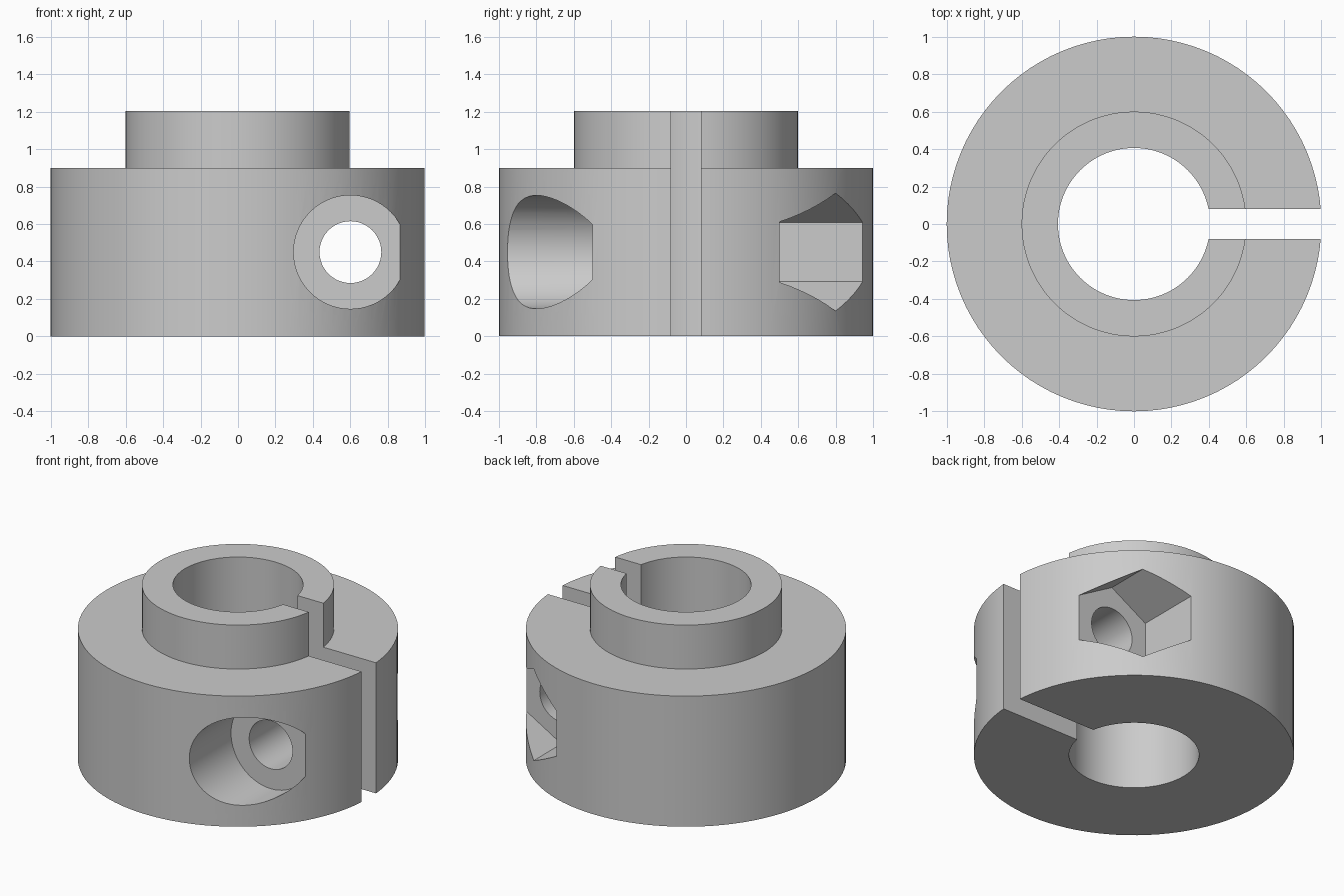
import bpy
import bmesh
import math
from mathutils import Matrix

if "Cube" in bpy.data.objects:
    bpy.data.objects.remove(bpy.data.objects["Cube"], do_unlink=True)

SEGMENTS = 96
SCREW_X, SCREW_Z = 0.6, 0.45

grey = bpy.data.materials.new("plain grey")
grey.use_nodes = True
colour = (0.6, 0.6, 0.6, 1)
grey.diffuse_color = colour
grey.node_tree.nodes["Principled BSDF"].inputs["Base Color"].default_value = colour


def add_object(name, bm):
    bmesh.ops.recalc_face_normals(bm, faces=bm.faces)
    mesh = bpy.data.meshes.new(name)
    bm.to_mesh(mesh)
    bm.free()
    mesh.materials.append(grey)
    obj = bpy.data.objects.new(name, mesh)
    bpy.context.collection.objects.link(obj)
    return obj


def revolve(name, profile):
    """Spin a closed (radius, height) profile around the z axis."""
    bm = bmesh.new()
    rings = []
    for i in range(SEGMENTS):
        a = math.tau * i / SEGMENTS
        rings.append([bm.verts.new((r * math.cos(a), r * math.sin(a), z)) for r, z in profile])
    n = len(profile)
    for i, ring in enumerate(rings):
        after = rings[(i + 1) % SEGMENTS]
        for j in range(n):
            k = (j + 1) % n
            bm.faces.new((ring[j], after[j], after[k], ring[k]))
    return add_object(name, bm)


def screw_cutter(name, radius, y0, y1, sides):
    """A prism along y on the clamp screw's axis, with a corner pointing up."""
    bm = bmesh.new()
    place = (Matrix.Translation((SCREW_X, (y0 + y1) / 2, SCREW_Z))
             @ Matrix.Rotation(math.pi / 2, 4, "X"))
    bmesh.ops.create_cone(bm, cap_ends=True, segments=sides, radius1=radius,
                          radius2=radius, depth=y1 - y0, matrix=place)
    return add_object(name, bm)


def box_cutter(name, centre, size):
    bm = bmesh.new()
    bmesh.ops.create_cube(bm, size=1, matrix=Matrix.Translation(centre) @ Matrix.Diagonal((*size, 1)))
    return add_object(name, bm)


# Collar body with raised hub and shaft bore
collar = revolve("clamp_collar", [(0.406, 0), (1, 0), (1, 0.9), (0.6, 0.9), (0.6, 1.203), (0.406, 1.203)])

# Clamping slot, screw hole, screw head recess and hex nut pocket
cutters = [
    box_cutter("slot_cutter", (0.8, 0, 0.6), (1.2, 0.158, 2)),
    screw_cutter("screw_hole_cutter", 0.165, -1.2, 1.2, 48),
    screw_cutter("screw_head_cutter", 0.303, -1.3, -0.5, 64),
    screw_cutter("nut_pocket_cutter", 0.315, 0.5, 1.3, 6),
]
bpy.context.view_layer.objects.active = collar
collar.select_set(True)
for cutter in cutters:
    mod = collar.modifiers.new(cutter.name, "BOOLEAN")
    mod.operation = "DIFFERENCE"
    mod.solver = "EXACT"
    mod.object = cutter
    bpy.ops.object.modifier_apply(modifier=mod.name)
    bpy.data.objects.remove(cutter, do_unlink=True)

bpy.ops.object.shade_smooth_by_angle(angle=math.radians(20))
